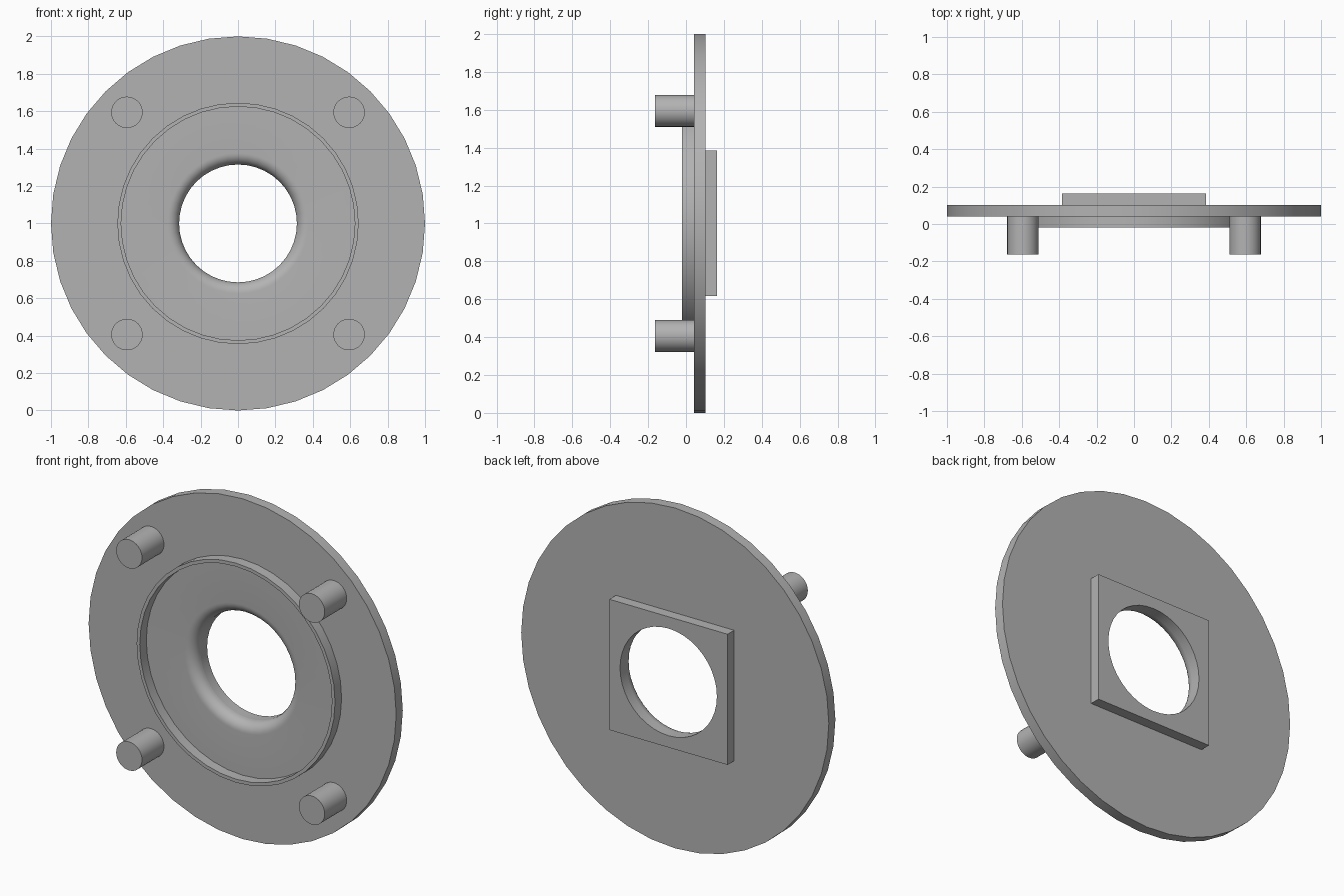
import bpy
import bmesh
from math import sin, cos, pi, radians

if "Cube" in bpy.data.objects:
    bpy.data.objects.remove(bpy.data.objects["Cube"], do_unlink=True)

GREY = bpy.data.materials.new("plain grey")
GREY.use_nodes = True
colour = (0.45, 0.45, 0.45, 1)
GREY.diffuse_color = colour
GREY.node_tree.nodes["Principled BSDF"].inputs["Base Color"].default_value = colour

# Depths along y, and the main radii
REAR, BACK, FACE, LIP, TIP = 0.163, 0.102, 0.041, -0.02, -0.163
HOLE, HALF_SIDE = 0.315, 0.384
CENTRE = 1.0


def loft(name, profile, sides, closed, x=0, z=CENTRE):
    """Join loops of (radius, y, square?) around the y axis into one mesh."""
    bm = bmesh.new()
    loops = []
    for radius, y, square in profile:
        loop = []
        for i in range(sides):
            a = 2 * pi * i / sides
            r = radius / max(abs(cos(a)), abs(sin(a))) if square else radius
            loop.append(bm.verts.new((x + r * cos(a), y, z + r * sin(a))))
        loops.append(loop)
    pairs = list(zip(loops, loops[1:]))
    if closed:
        pairs.append((loops[-1], loops[0]))
    else:
        bm.faces.new(loops[0])
        bm.faces.new(loops[-1])
    for p, q in pairs:
        for i in range(sides):
            j = (i + 1) % sides
            bm.faces.new((p[i], p[j], q[j], q[i]))
    bmesh.ops.recalc_face_normals(bm, faces=bm.faces)
    mesh = bpy.data.meshes.new(name)
    bm.to_mesh(mesh)
    bm.free()
    mesh.materials.append(GREY)
    obj = bpy.data.objects.new(name, mesh)
    bpy.context.collection.objects.link(obj)
    bpy.ops.object.select_all(action="DESELECT")
    obj.select_set(True)
    bpy.context.view_layer.objects.active = obj
    bpy.ops.object.shade_smooth_by_angle(angle=radians(30))
    return obj


# Round flange with a raised ring and a rounded mouth to the hole
fillet = BACK - FACE
mouth = [(HOLE + fillet * (1 - cos(t)), BACK - fillet * sin(t), False)
         for t in (pi / 2 * k / 8 for k in range(9))]
ring = [(0.625, FACE, False), (0.625, LIP, False),
        (0.645, LIP, False), (0.645, FACE, False)]
rim = [(1.0, FACE, False), (1.0, BACK, False)]
loft("flange", mouth + ring + rim, 40, True)

# Square boss on the back, pierced by the same hole
loft("square_boss", [(HOLE, BACK, False), (HOLE, REAR, False),
                     (HALF_SIDE, REAR, True), (HALF_SIDE, BACK, True)], 40, True)

# Four pegs on the front
for side, sx in (("left", 1), ("right", -1)):
    for level, sz in (("upper", 1), ("lower", -1)):
        loft(f"{level}_{side}_peg", [(0.084, FACE, False), (0.084, TIP, False)],
             32, False, sx * 0.594, CENTRE + sz * 0.594)
